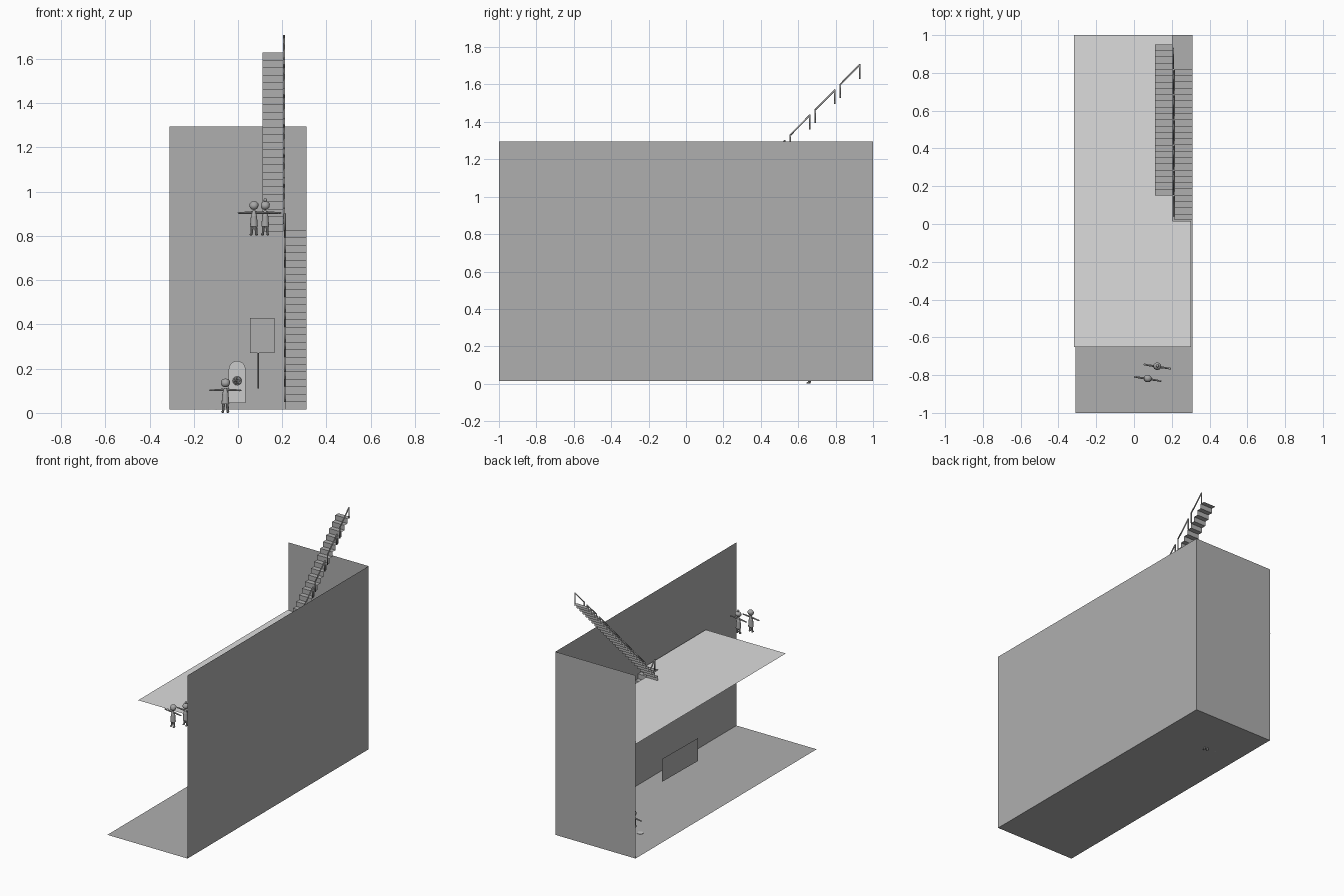
import bpy, bmesh, math
from mathutils import Matrix, Vector

if "Cube" in bpy.data.objects:
    bpy.data.objects.remove(bpy.data.objects["Cube"])


def material(name, v):
    m = bpy.data.materials.new(name)
    m.diffuse_color = (v, v, v, 1)
    m.use_nodes = True
    m.node_tree.nodes["Principled BSDF"].inputs["Base Color"].default_value = m.diffuse_color
    return m


WALL = material("mid grey", 0.43)
UPPER = material("light grey", 0.72)
PALE = material("pale grey", 0.6)
FIGURE = material("figure grey", 0.38)
DARK = material("dark grey", 0.18)


def finish(name, bm, mat, smooth=False):
    me = bpy.data.meshes.new(name)
    bm.to_mesh(me)
    bm.free()
    me.materials.append(mat)
    for p in me.polygons:
        p.use_smooth = smooth
    ob = bpy.data.objects.new(name, me)
    bpy.context.collection.objects.link(ob)
    return ob


def sheet(name, pts, mat, extrude=None):
    """One flat polygon, optionally pushed out into a plate."""
    bm = bmesh.new()
    f = bm.faces.new([bm.verts.new(p) for p in pts])
    if extrude:
        r = bmesh.ops.extrude_face_region(bm, geom=[f])
        vs = [g for g in r["geom"] if isinstance(g, bmesh.types.BMVert)]
        bmesh.ops.translate(bm, verts=vs, vec=extrude)
        bm.faces.new([v for v in f.verts]) if not f.is_valid else None
        bmesh.ops.recalc_face_normals(bm, faces=bm.faces)
    return finish(name, bm, mat)


def rod(bm, a, b, r1, r2=None, sides=8):
    a, b = Vector(a), Vector(b)
    d = b - a
    mat = Matrix.Translation((a + b) / 2) @ d.to_track_quat("Z", "Y").to_matrix().to_4x4()
    bmesh.ops.create_cone(bm, cap_ends=True, segments=sides, radius1=r1,
                          radius2=r1 if r2 is None else r2, depth=d.length, matrix=mat)


def ball(bm, c, r, scale=(1, 1, 1)):
    bmesh.ops.create_uvsphere(bm, u_segments=14, v_segments=10, radius=r,
                              matrix=Matrix.Translation(c) @ Matrix.Diagonal((*scale, 1)))


# Open room: ground floor, right wall, back wall
X, B, T = 0.31, 0.015, 1.295
sheet("ground_floor", [(-X, -1, B), (X, -1, B), (X, 1, B), (-X, 1, B)], WALL)
sheet("right_wall", [(X, -1, B), (X, 1, B), (X, 1, T), (X, -1, T)], WALL)
sheet("back_wall", [(X, 1, B), (-X, 1, B), (-X, 1, T), (X, 1, T)], WALL)

# Upper floor with the stairwell notch
U = 0.82
sheet("upper_floor", [(-0.317, -0.65, U), (0.302, -0.65, U), (0.302, 0.015, U),
                      (0.205, 0.015, U), (0.205, 1, U), (-0.317, 1, U)], UPPER)

# Stairs: thin folded sheet of 24 steps, with six separate handrails
RUN, RISE = 0.8 / 24, 0.81 / 24


def staircase(name, place):
    bm = bmesh.new()
    prof = [(0.0, 0.0)]
    for i in range(24):
        prof += [(i * RUN, (i + 1) * RISE), ((i + 1) * RUN, (i + 1) * RISE)]
    rows = [[bm.verts.new(place(x, y, z)) for x in (0.11, 0.205)] for y, z in prof]
    for (a, b), (c, d) in zip(rows, rows[1:]):
        bm.faces.new((a, b, d, c))
    finish(name + "_steps", bm, WALL)
    bm = bmesh.new()
    for m in range(6):
        y, z = m * 4 * RUN, m * 4 * RISE
        path = [(y + 0.008, z + RISE), (y + 0.008, z + 0.105),
                (y + 0.112, z + 0.21), (y + 0.112, z + 4 * RISE)]
        pts = [place(0.208, *p) for p in path]
        for a, b in zip(pts, pts[1:]):
            rod(bm, a, b, 0.0045)
        for p in pts[1:3]:
            ball(bm, p, 0.0045)
    finish(name + "_handrails", bm, WALL, True)


staircase("upper_stairs", lambda x, y, z: (x, 0.15 + y, U + z))
staircase("lower_stairs", lambda x, y, z: (0.42 - x, 0.82 - y, B + z))

# Hanging panels: one edge-on in the room, one picture on the back wall
sheet("side_panel", [(0.095, 0.13, 0.11), (0.095, 0.13, 0.27),
                     (0.088, -0.26, 0.27), (0.088, -0.26, 0.11)], WALL)
sheet("wall_picture", [(0.055, 0.99, 0.27), (0.165, 0.99, 0.27),
                       (0.165, 0.99, 0.43), (0.055, 0.99, 0.43)], WALL)

# Arched plaque with a round medallion
arch = [(-0.042, 0.97, 0.045), (0.034, 0.97, 0.045)]
arch += [(-0.004 + 0.038 * math.cos(math.pi * i / 16), 0.97,
          0.197 + 0.038 * math.sin(math.pi * i / 16)) for i in range(17)]
sheet("arched_plaque", arch, PALE, (0, 0.02, 0))
bm = bmesh.new()
rod(bm, (-0.004, 0.972, 0.145), (-0.004, 0.964, 0.145), 0.021, 0.018, 20)
finish("medallion_rim", bm, FIGURE)
bm = bmesh.new()
for i in range(8):
    a = i * math.pi / 4
    ball(bm, (-0.004 + 0.010 * math.cos(a), 0.963, 0.145 + 0.010 * math.sin(a)), 0.0045, (1, 0.5, 1))
ball(bm, (-0.004, 0.963, 0.145), 0.005, (1, 0.6, 1))
finish("medallion_rosette", bm, DARK, True)

# Small disc lying on the floor
bm = bmesh.new()
rod(bm, (-0.115, 0.67, B), (-0.115, 0.67, B + 0.003), 0.02, sides=16)
finish("floor_disc", bm, PALE)


# Little figures with outstretched arms
def figure(name, x, y, z, yaw, bun=False):
    bm = bmesh.new()
    rod(bm, (0, 0, 0.040), (0, 0, 0.088), 0.018, 0.014, 12)
    rod(bm, (0, 0, 0.088), (0, 0, 0.113), 0.014, 0.006, 12)
    for s in (-1, 1):
        rod(bm, (s * 0.011, 0, 0.004), (s * 0.008, 0, 0.045), 0.005, 0.007)
        ball(bm, (s * 0.012, -0.004, 0.005), 0.0075, (0.9, 1.4, 0.65))
        rod(bm, (s * 0.008, 0, 0.104), (s * 0.062, 0, 0.102), 0.006, 0.004)
        ball(bm, (s * 0.066, 0, 0.102), 0.006, (1.4, 0.9, 0.7))
    ball(bm, (0, 0, 0.134), 0.020, (1, 0.9, 0.9))
    ball(bm, (0, 0.003, 0.139), 0.020, (1.03, 0.95, 0.8))
    if bun:
        ball(bm, (0, 0.004, 0.160), 0.008)
    ob = finish(name, bm, FIGURE, True)
    ob.location = (x, y, z)
    ob.rotation_euler = (0, 0, math.radians(yaw))
    ob.select_set(True)
    bpy.context.view_layer.objects.active = ob
    bpy.ops.object.shade_smooth_by_angle(angle=math.radians(40))
    ob.select_set(False)


figure("ground_figure", -0.057, 0.66, 0.0, -10)
figure("upper_figure_left", 0.072, -0.82, 0.802, -9)
figure("upper_figure_right", 0.123, -0.755, 0.802, -9, True)
